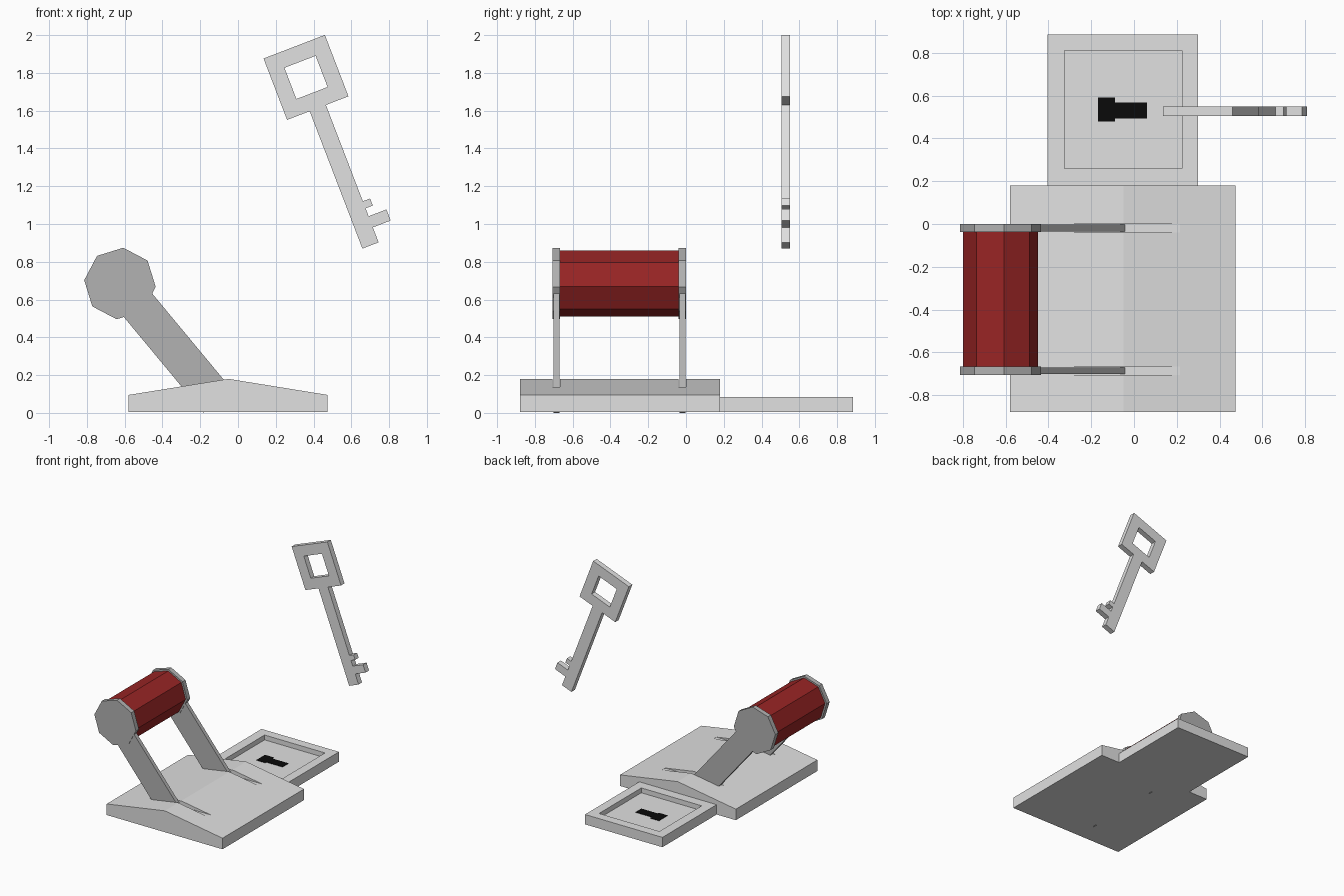
import bpy, bmesh
from math import sin, cos, pi, radians

cube = bpy.data.objects.get("Cube")
if cube:
    bpy.data.objects.remove(cube, do_unlink=True)


def material(name, rgb):
    m = bpy.data.materials.new(name)
    m.use_nodes = True
    m.diffuse_color = (*rgb, 1)
    m.node_tree.nodes["Principled BSDF"].inputs["Base Color"].default_value = (*rgb, 1)
    return m


LIGHT = material("light_grey", (0.75, 0.75, 0.75))
STEEL = material("steel_grey", (0.445, 0.445, 0.445))
RED = material("dark_red", (0.315, 0.018, 0.018))
BLACK = material("black", (0.003, 0.003, 0.003))


def extrude(name, points, y0, y1, mat, center=(0, 0), angle=0):
    """Turn an x-z outline by angle, move it to center and extrude it along y."""
    c, s = cos(radians(angle)), sin(radians(angle))
    bm = bmesh.new()
    verts = [bm.verts.new((center[0] + u * c - v * s, y0, center[1] + u * s + v * c))
             for u, v in points]
    face = bm.faces.new(verts)
    grown = bmesh.ops.extrude_face_region(bm, geom=[face])["geom"]
    bmesh.ops.translate(bm, vec=(0, y1 - y0, 0),
                        verts=[g for g in grown if isinstance(g, bmesh.types.BMVert)])
    bmesh.ops.recalc_face_normals(bm, faces=bm.faces[:])
    mesh = bpy.data.meshes.new(name)
    bm.to_mesh(mesh)
    bm.free()
    mesh.materials.append(mat)
    obj = bpy.data.objects.new(name, mesh)
    bpy.context.collection.objects.link(obj)
    return obj


def rect(x0, x1, z0, z1):
    return [(x0, z0), (x1, z0), (x1, z1), (x0, z1)]


def octagon(r):
    return [(r * sin(i * pi / 4), r * cos(i * pi / 4)) for i in range(8)]


def cut(obj, cutter):
    """Subtract the cutter from the object, then discard it."""
    cutter.hide_render = True
    mod = obj.modifiers.new("cut", 'BOOLEAN')
    mod.operation = 'DIFFERENCE'
    mod.solver = 'EXACT'
    mod.object = cutter
    bpy.context.view_layer.objects.active = obj
    bpy.ops.object.modifier_apply(modifier=mod.name)
    bpy.data.objects.remove(cutter, do_unlink=True)


# Sloped base with a level slot for each arm
FLOOR = 0.004
base = extrude("base", [(-0.58, FLOOR), (0.475, FLOOR), (0.475, 0.095), (-0.05, 0.18),
                        (-0.58, 0.095)], -0.88, 0.18, LIGHT)
ARMS = {"front": -0.686, "back": -0.019}
for y in ARMS.values():
    cut(base, extrude("slot_cutter", rect(-0.32, 0.215, 0.136, 0.3), y - 0.02, y + 0.02, LIGHT))

# Lever: two arms with octagonal heads, joined by the grip
PIVOT, TILT = (-0.625, 0.685), 39.7
for side, y in ARMS.items():
    extrude(side + "_arm", rect(-0.0975, 0.0975, -0.809, 0), y - 0.016, y + 0.016,
            STEEL, PIVOT, TILT)
    extrude(side + "_arm_head", octagon(0.19), y - 0.0195, y + 0.0195, STEEL, PIVOT, TILT)
extrude("grip", octagon(0.176), ARMS["front"], ARMS["back"], RED, PIVOT, TILT)

# Lock panel with a recessed tray and a painted keyhole
TRAY = 0.045
panel = extrude("lock_panel", rect(-0.405, 0.30, FLOOR, 0.085), 0.18, 0.885, LIGHT)
cut(panel, extrude("tray_cutter", rect(-0.325, 0.225, TRAY, 0.2), 0.26, 0.81, LIGHT))
extrude("keyhole_head", rect(-0.168, -0.089, TRAY - 0.002, TRAY + 0.003), 0.479, 0.591, BLACK)
extrude("keyhole_slit", rect(-0.089, 0.061, TRAY - 0.002, TRAY + 0.003), 0.493, 0.569, BLACK)

# Floating key: square bow with a window, shaft and two teeth
B, S, END = 0.174, 0.046, -0.953
KEY, LEAN = (0.36, 1.776), 21
outline = [(-B, B), (-B, -B), (-S, -B), (-S, END), (S, END),
           (S, -0.868), (0.147, -0.868), (0.147, -0.805), (S, -0.805),
           (S, -0.76), (0.087, -0.76), (0.087, -0.72), (S, -0.72),
           (S, -B), (B, -B), (B, B)]
key = extrude("key", outline, 0.505, 0.55, LIGHT, KEY, LEAN)
H = 0.0885
cut(key, extrude("key_window_cutter", rect(-H, H, -H, H), 0.4, 0.7, LIGHT, KEY, LEAN))
